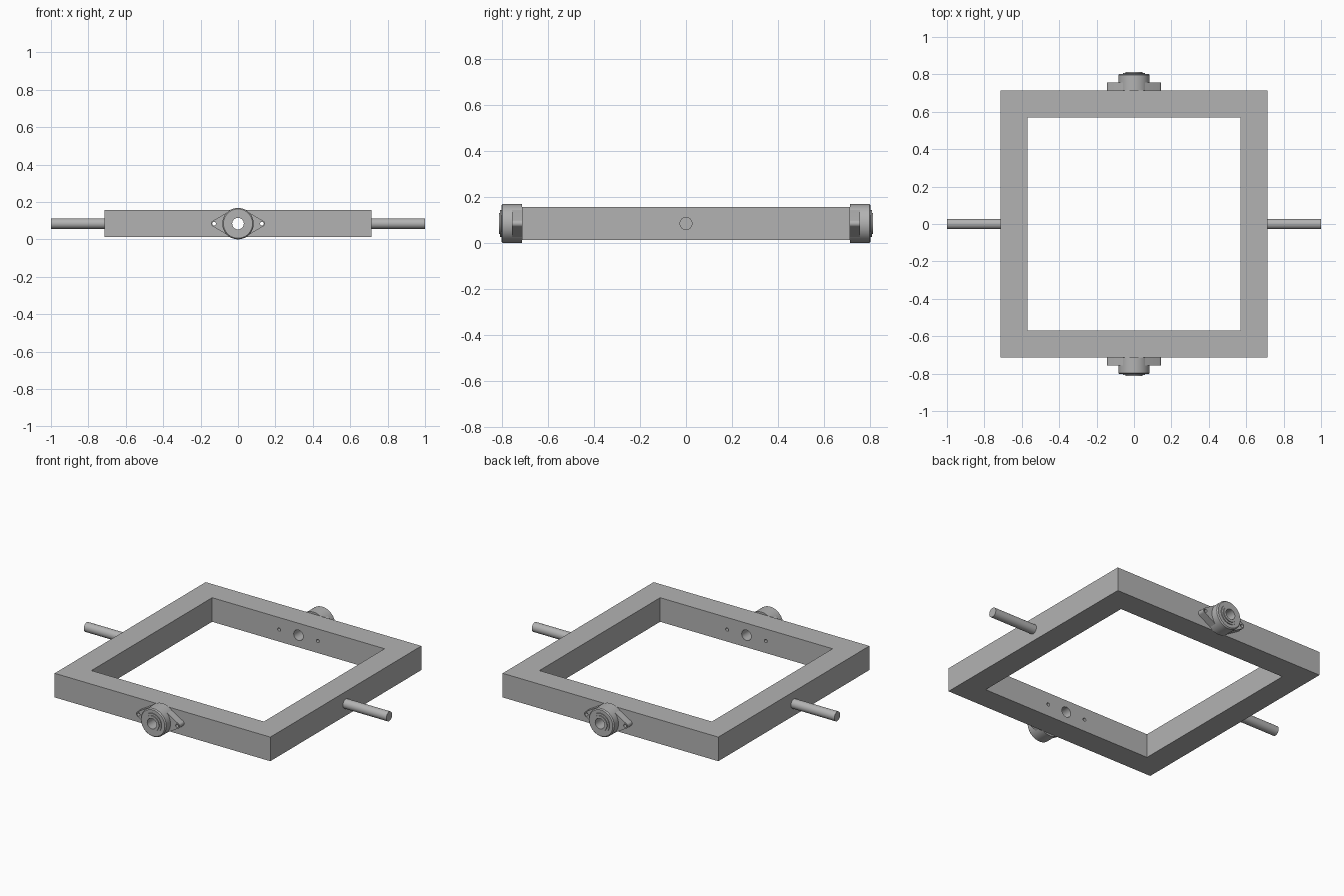
import bpy, bmesh
from math import pi, cos, sin, acos, radians
from mathutils import Matrix, Vector

if "Cube" in bpy.data.objects:
    bpy.data.objects.remove(bpy.data.objects["Cube"])

CZ = 0.084                       # height of both axes
OUTER, INNER = 0.713, 0.57       # frame half widths
BOLT_X = 0.128

steel = bpy.data.materials.new("plain grey metal")
steel.use_nodes = True
colour = (0.45, 0.45, 0.45, 1)
steel.diffuse_color = colour
steel.node_tree.nodes["Principled BSDF"].inputs["Base Color"].default_value = colour


def make_object(name, bm):
    bmesh.ops.recalc_face_normals(bm, faces=bm.faces)
    mesh = bpy.data.meshes.new(name)
    bm.to_mesh(mesh)
    bm.free()
    mesh.materials.append(steel)
    obj = bpy.data.objects.new(name, mesh)
    bpy.context.collection.objects.link(obj)
    return obj


def activate(obj):
    bpy.ops.object.select_all(action='DESELECT')
    obj.select_set(True)
    bpy.context.view_layer.objects.active = obj


def smooth(obj):
    activate(obj)
    bpy.ops.object.shade_smooth_by_angle(angle=radians(30))


def box(name, half, height):
    bm = bmesh.new()
    bmesh.ops.create_cube(bm, size=1)
    bmesh.ops.scale(bm, vec=(2 * half, 2 * half, height), verts=bm.verts)
    bmesh.ops.translate(bm, vec=(0, 0, CZ), verts=bm.verts)
    return make_object(name, bm)


def rod(name, radius, length, axis, centre, sides=32):
    bm = bmesh.new()
    bmesh.ops.create_cone(bm, cap_ends=True, segments=sides, radius1=radius,
                          radius2=radius, depth=length)
    turn = Matrix.Rotation(pi / 2, 4, axis)
    bmesh.ops.transform(bm, matrix=Matrix.Translation(centre) @ turn, verts=bm.verts)
    return make_object(name, bm)


def cut(obj, cutters):
    activate(obj)
    for cutter in cutters:
        mod = obj.modifiers.new("cut", 'BOOLEAN')
        mod.operation = 'DIFFERENCE'
        mod.solver = 'EXACT'
        mod.object = cutter
        bpy.ops.object.modifier_apply(modifier=mod.name)


def flange(name, side):
    # Rounded diamond: a large central circle joined by tangents to small tip circles
    big, tip = 0.081, 0.016
    a = acos((big - tip) / BOLT_X)
    arcs = [(BOLT_X, tip, -a, a), (0, big, a, pi - a),
            (-BOLT_X, tip, pi - a, pi + a), (0, big, pi + a, 2 * pi - a)]
    bm = bmesh.new()
    verts = []
    for cx, r, start, end in arcs:
        for i in range(13):
            t = start + (end - start) * i / 12
            verts.append(bm.verts.new((cx + r * cos(t), side * OUTER, CZ + r * sin(t))))
    face = bm.faces.new(verts)
    new = bmesh.ops.extrude_face_region(bm, geom=[face])["geom"]
    bmesh.ops.translate(bm, vec=(0, side * 0.044, 0),
                        verts=[v for v in new if isinstance(v, bmesh.types.BMVert)])
    return make_object(name, bm)


def housing(name, side):
    # Stepped round housing, turned around the y axis: (radius, y)
    profile = [(0, OUTER), (0.084, OUTER), (0.084, 0.797), (0.078, 0.803),
               (0.058, 0.803), (0.058, 0.808), (0.046, 0.808), (0.046, 0.813), (0, 0.813)]
    bm = bmesh.new()
    verts = [bm.verts.new((r, side * y, CZ)) for r, y in profile]
    edges = [bm.edges.new(pair) for pair in zip(verts, verts[1:])]
    bmesh.ops.spin(bm, geom=verts + edges, cent=(0, 0, CZ), axis=(0, 1, 0),
                   angle=2 * pi, steps=48)
    bmesh.ops.remove_doubles(bm, verts=bm.verts, dist=0.0002)
    return make_object(name, bm)


# Cutters: the opening, the bore and the bolt holes
opening = box("opening_cutter", INNER, 1)
bore = rod("bore_cutter", 0.031, 2, 'X', Vector((0, 0, CZ)))
bolts = [rod("bolt_cutter", 0.01, 2, 'X', Vector((s * BOLT_X, 0, CZ)), 16) for s in (-1, 1)]
cutters = [opening, bore] + bolts
for cutter in cutters:
    cutter.hide_render = True

# Square frame
frame = box("square_frame", OUTER, 0.144)
cut(frame, cutters)
smooth(frame)

# Flanged bearings, front and back
for label, side in (("front", -1), ("back", 1)):
    plate = flange(label + "_bearing_flange", side)
    cut(plate, [bore] + bolts)
    smooth(plate)
    body = housing(label + "_bearing_housing", side)
    cut(body, [bore])
    smooth(body)

# Side shafts
for label, side in (("left", 1), ("right", -1)):
    smooth(rod(label + "_shaft", 0.028, 0.3, 'Y', Vector((side * 0.85, 0, CZ))))

for cutter in cutters:
    bpy.data.objects.remove(cutter)
